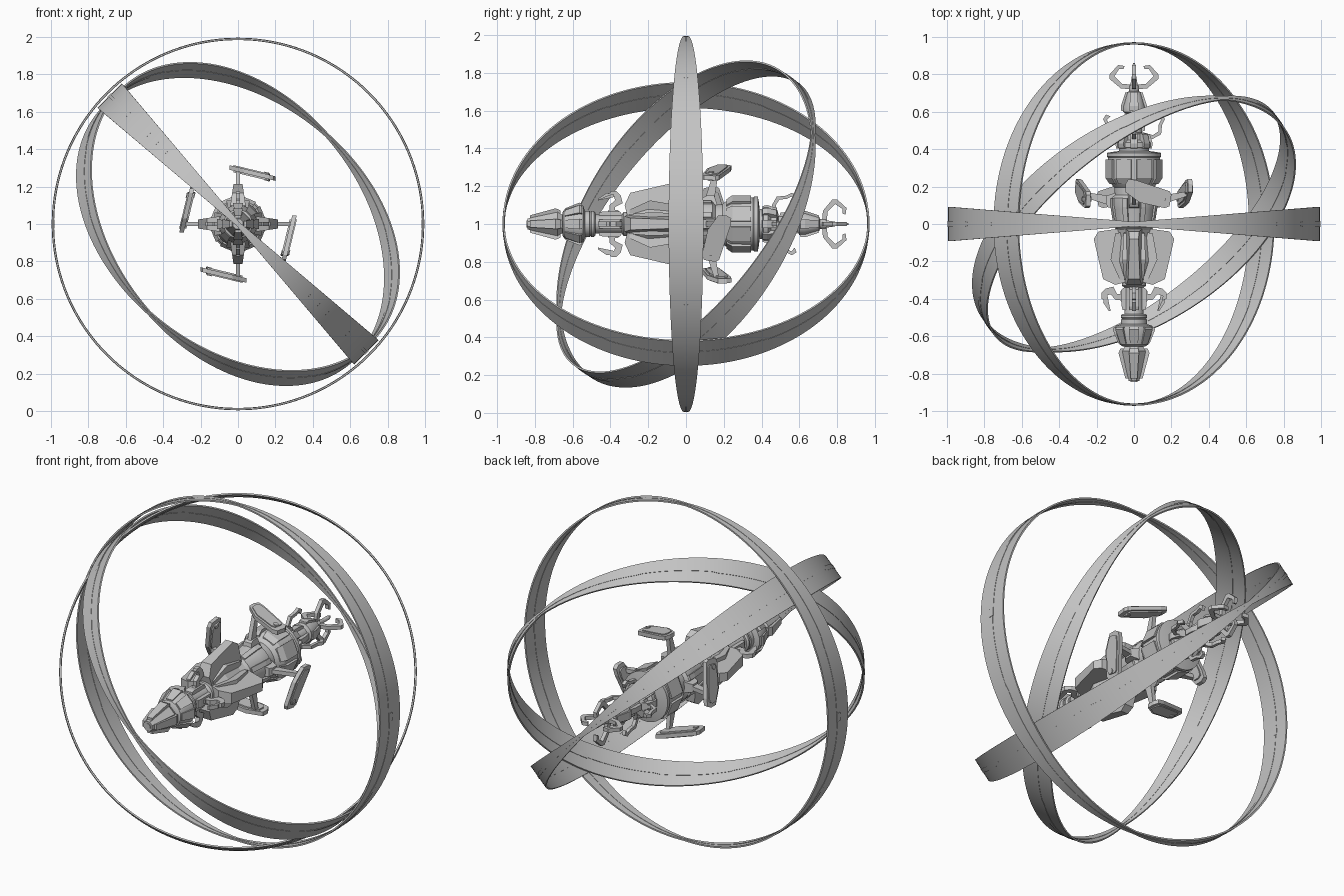
import bpy, bmesh, math
from mathutils import Matrix, Vector

cube = bpy.data.objects.get("Cube")
if cube:
    bpy.data.objects.remove(cube, do_unlink=True)

GREY = (0.55, 0.55, 0.55, 1)
mat = bpy.data.materials.new("hull_grey")
mat.use_nodes = True
mat.diffuse_color = GREY
mat.node_tree.nodes["Principled BSDF"].inputs["Base Color"].default_value = GREY
CENTRE = Vector((0, 0, 1))


def finish(name, bm, smooth=True):
    bmesh.ops.recalc_face_normals(bm, faces=bm.faces)
    me = bpy.data.meshes.new(name)
    bm.to_mesh(me)
    bm.free()
    me.materials.append(mat)
    ob = bpy.data.objects.new(name, me)
    bpy.context.collection.objects.link(ob)
    if smooth:
        bpy.ops.object.select_all(action='DESELECT')
        ob.select_set(True)
        bpy.context.view_layer.objects.active = ob
        bpy.ops.object.shade_smooth_by_angle(angle=math.radians(30))
    return ob


def lathe(name, profile, sides=32):
    """Turn (radius, y) points around the long axis, with closed ends."""
    bm = bmesh.new()
    rows = []
    for r, y in profile:
        angles = [(i + 0.5) * math.tau / sides for i in range(sides)]
        rows.append([bm.verts.new((r * math.cos(a), y, 1 + r * math.sin(a))) for a in angles])
    for a, b in zip(rows, rows[1:]):
        for i in range(sides):
            j = (i + 1) % sides
            bm.faces.new((a[i], a[j], b[j], b[i]))
    bm.faces.new(rows[0])
    bm.faces.new(rows[-1])
    return finish(name, bm, sides > 12)


def radial(name, outline, inner, outer=None, count=4, phase=0.0):
    """Repeat a (radius, y) outline around the axis; thickness tapers outward."""
    outer = inner if outer is None else outer
    lo, hi = min(p[0] for p in outline), max(p[0] for p in outline)
    bm = bmesh.new()
    for k in range(count):
        rot = Matrix.Rotation(k * math.tau / count + phase, 3, 'Y')
        caps = []
        for s in (-1, 1):
            cap = []
            for r, y in outline:
                h = inner + (outer - inner) * (r - lo) / (hi - lo)
                cap.append(bm.verts.new(rot @ Vector((s * h, y, r)) + CENTRE))
            caps.append(cap)
            bm.faces.new(cap)
        n = len(outline)
        for i in range(n):
            j = (i + 1) % n
            bm.faces.new((caps[0][i], caps[0][j], caps[1][j], caps[1][i]))
    return finish(name, bm, False)


def hoop(name, d, m, r_in, r_out, width, steps=160):
    """Band in the plane of d and m whose half width follows width(angle)."""
    d, m = Vector(d).normalized(), Vector(m).normalized()
    n = d.cross(m)
    bm = bmesh.new()
    rows = []
    for i in range(steps):
        a = i * math.tau / steps
        u = d * math.cos(a) + m * math.sin(a)
        w = width(a)
        rows.append([bm.verts.new(CENTRE + u * r + n * s * w)
                     for r, s in ((r_in, -1), (r_out, -1), (r_out, 1), (r_in, 1))])
    for i in range(steps):
        a, b = rows[i], rows[(i + 1) % steps]
        for k in range(4):
            l = (k + 1) % 4
            bm.faces.new((a[k], a[l], b[l], b[k]))
    return finish(name, bm)


def band_width(a):
    return 0.012 + 0.08 * abs(math.cos(a))


def seam_width(a):
    step = 0.4 if int(a * 14 / math.tau) % 2 else 1.0
    return 0.003 + 0.012 * abs(math.cos(a)) * step


def clasp_width(a):
    return 0.022


# Three nested hoops, broad at two opposite ends and narrow between
diag = (-1, 0, 1)
hoops = (("outer", (1, 0, 0), (0, 0, 1), 0.994),
         ("middle", diag, (0, 1, 0), 0.97),
         ("inner", diag, (0.5, 0.7071, 0.5), 0.955))
for label, d, m, r in hoops:
    hoop(label + "_hoop", d, m, r - 0.009, r, band_width)
    hoop(label + "_hoop_seam", d, m, r - 0.011, r + 0.002, seam_width)
    # Small clasps on the broad ends
    dv, mv = Vector(d).normalized(), Vector(m).normalized()
    frame = Matrix((dv, mv, dv.cross(mv))).transposed()
    bm = bmesh.new()
    for s in (-1, 1):
        made = bmesh.ops.create_cube(bm, size=1)["verts"]
        for v in made:
            local = Vector((v.co.x * 0.016 + s * (r - 0.004), v.co.y * 0.05, v.co.z * 0.03))
            v.co = frame @ local + CENTRE
    finish(label + "_hoop_clasps", bm, False)

# Nose and front collar
lathe("nose", [(0.03, -0.84), (0.036, -0.82), (0.068, -0.68), (0.05, -0.65), (0.05, -0.61)], 8)
radial("nose_plates", [(0.03, -0.825), (0.046, -0.825), (0.083, -0.69), (0.072, -0.665), (0.04, -0.665)],
       0.014, 0.026)
lathe("nose_tip", [(0.018, -0.845), (0.018, -0.82)], 12)
lathe("front_collar", [(0.06, -0.655), (0.078, -0.645), (0.104, -0.565), (0.1, -0.545), (0.07, -0.535)], 16)
radial("collar_plates", [(0.06, -0.64), (0.083, -0.64), (0.113, -0.565), (0.107, -0.55), (0.06, -0.55)],
       0.016, 0.028, 8)
lathe("front_neck", [(0.055, -0.55), (0.07, -0.545), (0.07, -0.51), (0.055, -0.505), (0.05, -0.49),
                     (0.05, -0.34), (0.065, -0.33), (0.065, -0.3)])
lathe("neck_ring", [(0.064, -0.508), (0.07, -0.5), (0.07, -0.488), (0.06, -0.48)])
radial("neck_ribs", [(0.04, -0.46), (0.06, -0.46), (0.066, -0.44), (0.066, -0.35), (0.04, -0.33)], 0.024)
radial("neck_hatches", [(0.06, -0.42), (0.073, -0.41), (0.073, -0.36), (0.06, -0.35)], 0.011)

# Four hooked arms around the front neck
radial("front_claws", [(0.05, -0.405), (0.1, -0.405), (0.125, -0.375), (0.155, -0.385), (0.165, -0.42),
                       (0.135, -0.465), (0.125, -0.465), (0.15, -0.41), (0.173, -0.4), (0.175, -0.37),
                       (0.15, -0.345), (0.11, -0.335), (0.09, -0.375), (0.05, -0.375)], 0.012)

# Fluted forward body with four broad fins
lathe("forward_body", [(0.06, -0.32), (0.075, -0.29), (0.1, -0.2), (0.09, -0.07), (0.1, -0.03)], 8)
radial("broad_fins", [(0.04, -0.31), (0.1, -0.325), (0.165, -0.295), (0.215, -0.08),
                      (0.19, -0.04), (0.08, -0.025), (0.04, -0.03)], 0.05, 0.024)
radial("fin_roots", [(0.04, -0.3), (0.075, -0.3), (0.125, -0.19), (0.1, -0.05), (0.04, -0.04)], 0.045, 0.062)

# Main hull and rear drum
lathe("main_hull", [(0.09, -0.035), (0.105, -0.02), (0.118, 0.08), (0.122, 0.1), (0.122, 0.14),
                    (0.105, 0.155), (0.105, 0.2)])
radial("hull_ribs", [(0.09, -0.015), (0.112, -0.015), (0.13, 0.09), (0.13, 0.135), (0.09, 0.15)],
       0.014, count=8, phase=math.pi / 8)
lathe("rear_drum", [(0.1, 0.19), (0.112, 0.2), (0.138, 0.24), (0.14, 0.355), (0.146, 0.36),
                    (0.146, 0.38), (0.12, 0.385), (0.08, 0.39), (0.08, 0.41)])
radial("drum_panels", [(0.1, 0.215), (0.126, 0.215), (0.146, 0.245), (0.146, 0.345), (0.1, 0.345)],
       0.032, 0.044, 8, math.pi / 8)

# Four outrigger plates on thin struts
radial("outrigger_struts", [(0.1, 0.11), (0.13, 0.1), (0.29, 0.15), (0.29, 0.175), (0.13, 0.15), (0.1, 0.16)], 0.012)
radial("strut_feet", [(0.09, 0.08), (0.14, 0.09), (0.15, 0.11), (0.15, 0.15), (0.09, 0.17)], 0.035, 0.022)
plan = [(-0.045, 0.17), (-0.045, 0.215), (-0.03, 0.24), (0.01, 0.235), (0.19, 0.175),
        (0.2, 0.155), (0.19, 0.095), (0.165, 0.085), (0.03, 0.115)]


def outriggers(name, outline, low, high):
    bm = bmesh.new()
    for k in range(4):
        rot = Matrix.Rotation(k * math.pi / 2, 3, 'Y')
        caps = []
        for h in (low, high):
            caps.append([bm.verts.new(rot @ Vector((t, y, 0.295 - 0.24 * t + h)) + CENTRE) for t, y in outline])
            bm.faces.new(caps[-1])
        for i in range(len(outline)):
            j = (i + 1) % len(outline)
            bm.faces.new((caps[0][i], caps[0][j], caps[1][j], caps[1][i]))
    finish(name, bm, False)


outriggers("outrigger_plates", plan, -0.016, 0.008)
outriggers("outrigger_panels", [(0.06 + (t - 0.06) * 0.8, 0.163 + (y - 0.163) * 0.75) for t, y in plan],
           -0.024, 0.014)
disc = [(0.155 + 0.014 * math.cos(i * math.tau / 16), 0.133 + 0.014 * math.sin(i * math.tau / 16))
        for i in range(16)]
outriggers("outrigger_hubs", disc, -0.028, 0.019)

# Rear collar, tail and side hooks
lathe("rear_collar", [(0.07, 0.4), (0.09, 0.41), (0.09, 0.435), (0.07, 0.45), (0.07, 0.48), (0.045, 0.49)])
radial("rear_collar_blocks", [(0.05, 0.4), (0.095, 0.405), (0.1, 0.43), (0.085, 0.48), (0.05, 0.49)],
       0.02, count=8)
lathe("tail", [(0.045, 0.47), (0.042, 0.59), (0.06, 0.6), (0.062, 0.625), (0.038, 0.705), (0.026, 0.71), (0.026, 0.74)], 16)
radial("tail_plates", [(0.03, 0.6), (0.068, 0.605), (0.07, 0.63), (0.045, 0.705), (0.03, 0.7)], 0.016, 0.024)
radial("tail_ribs", [(0.03, 0.49), (0.06, 0.5), (0.06, 0.55), (0.05, 0.59), (0.03, 0.59)], 0.016)
radial("side_hooks", [(0.05, 0.47), (0.1, 0.455), (0.145, 0.48), (0.15, 0.53), (0.165, 0.56), (0.15, 0.585),
                      (0.125, 0.575), (0.145, 0.558), (0.132, 0.53), (0.13, 0.495), (0.1, 0.475),
                      (0.05, 0.49)], 0.01)

# Four tail pincers and the central spike
radial("tail_pincers", [(0.015, 0.72), (0.07, 0.725), (0.13, 0.775), (0.13, 0.8), (0.085, 0.85), (0.05, 0.845),
                        (0.055, 0.83), (0.08, 0.828), (0.105, 0.79), (0.065, 0.75), (0.015, 0.745)], 0.011)
lathe("tail_spike", [(0.022, 0.73), (0.016, 0.77), (0.012, 0.79), (0.012, 0.84), (0.004, 0.86)], 12)
